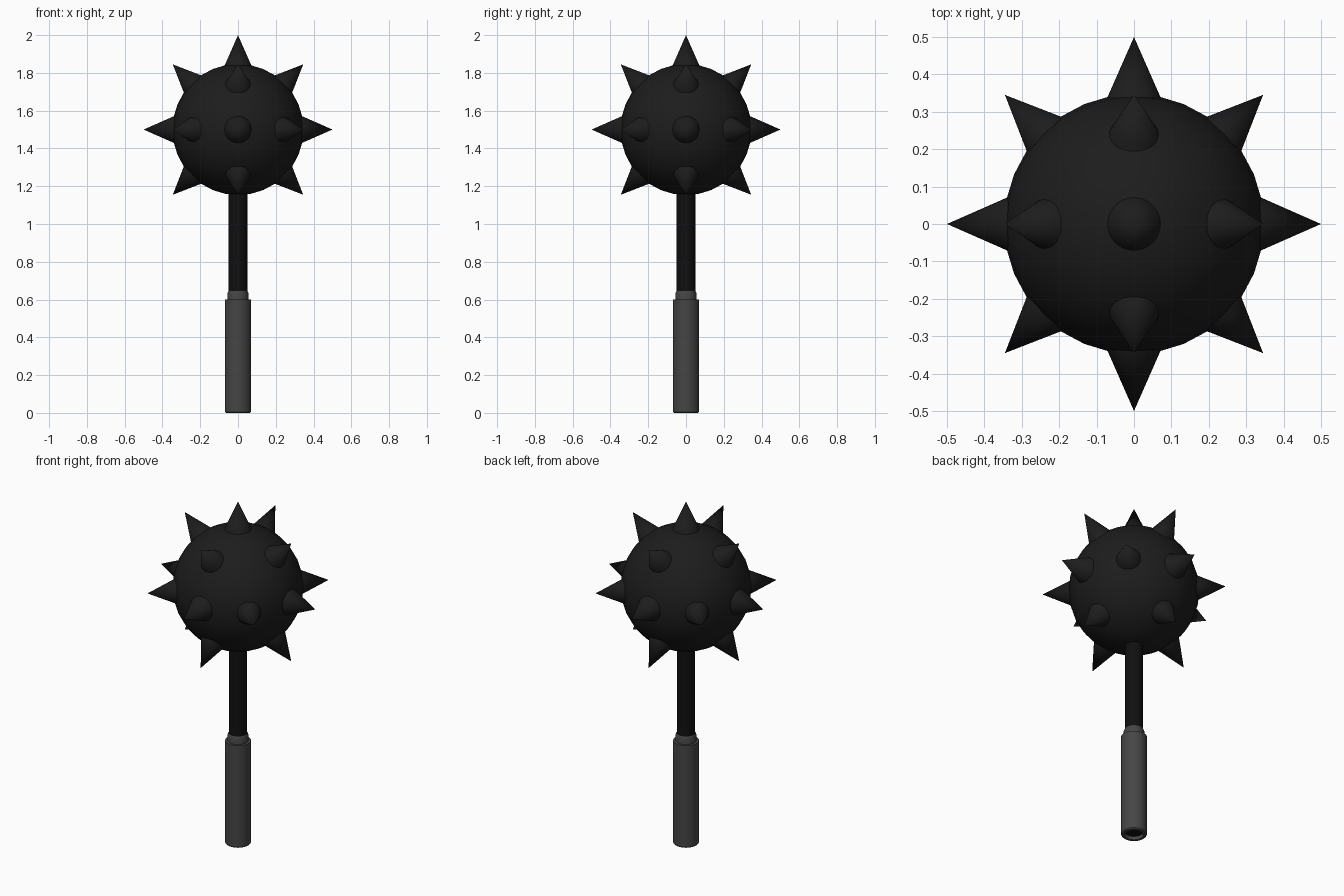
import bpy, bmesh, math
from mathutils import Vector, Matrix

if "Cube" in bpy.data.objects:
    bpy.data.objects.remove(bpy.data.objects["Cube"])


def material(name, v):
    m = bpy.data.materials.new(name)
    m.diffuse_color = (v, v, v, 1)
    m.use_nodes = True
    m.node_tree.nodes["Principled BSDF"].inputs["Base Color"].default_value = m.diffuse_color
    return m


iron = material("dark_iron", 0.012)
black = material("black_rod", 0.005)
grey = material("grip_grey", 0.06)


def finish(bm, name, mat, angle=35):
    bmesh.ops.recalc_face_normals(bm, faces=bm.faces)
    me = bpy.data.meshes.new(name)
    bm.to_mesh(me)
    bm.free()
    me.materials.append(mat)
    ob = bpy.data.objects.new(name, me)
    bpy.context.collection.objects.link(ob)
    bpy.ops.object.select_all(action='DESELECT')
    ob.select_set(True)
    bpy.context.view_layer.objects.active = ob
    bpy.ops.object.shade_smooth_by_angle(angle=math.radians(angle))
    return ob


def lathe(name, profile, mat, closed=False, n=32):
    bm = bmesh.new()
    vs = [bm.verts.new((r, 0, z)) for r, z in profile]
    pairs = list(zip(vs, vs[1:])) + ([(vs[-1], vs[0])] if closed else [])
    es = [bm.edges.new(p) for p in pairs]
    bmesh.ops.spin(bm, geom=vs + es, cent=(0, 0, 0), axis=(0, 0, 1),
                   angle=2 * math.pi, steps=n, use_duplicate=False)
    bmesh.ops.remove_doubles(bm, verts=bm.verts, dist=1e-5)
    return finish(bm, name, mat)


CENTRE = Vector((0, 0, 1.5))

# Ball head
bm = bmesh.new()
bmesh.ops.create_uvsphere(bm, u_segments=32, v_segments=16, radius=0.347,
                          matrix=Matrix.Translation(CENTRE))
finish(bm, "ball_head", iron)

# Spikes: along the axes (except down the shaft) and the twelve diagonals
for x in (-1, 0, 1):
    for y in (-1, 0, 1):
        for z in (-1, 0, 1):
            count = abs(x) + abs(y) + abs(z)
            if count not in (1, 2) or (x, y, z) == (0, 0, -1):
                continue
            d = Vector((x, y, z)).normalized()
            base, tip = 0.33, (0.5 if count == 1 else 0.488)
            rot = d.to_track_quat('Z', 'Y').to_matrix().to_4x4()
            bm = bmesh.new()
            bmesh.ops.create_cone(
                bm, cap_ends=True, segments=32, depth=tip - base,
                radius1=(tip - base) * 0.44, radius2=0,
                matrix=Matrix.Translation(CENTRE + d * (base + tip) / 2) @ rot)
            bmesh.ops.remove_doubles(bm, verts=bm.verts, dist=1e-5)
            finish(bm, "spike", iron)

# Shaft running from the grip into the ball
lathe("shaft", [(0, 0.02), (0.049, 0.02), (0.049, 1.2), (0, 1.2)], black)

# Grip sleeve with a chamfered collar, open at the bottom
lathe("grip", [(0.05, 0), (0.064, 0), (0.069, 0.006), (0.069, 0.6),
               (0.055, 0.6), (0.055, 0.635), (0.05, 0.645)], grey, closed=True)
